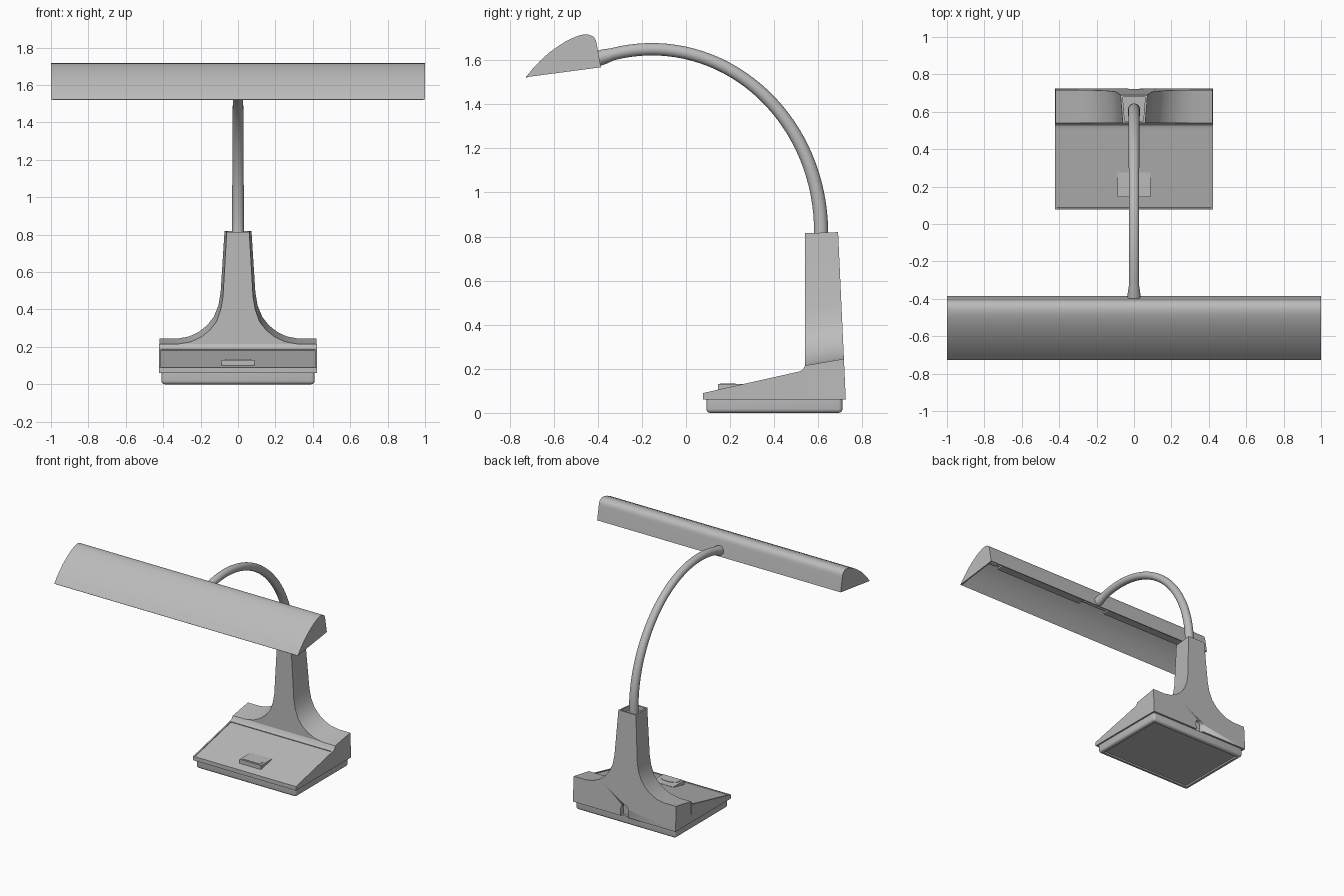
import bpy, bmesh, math
from mathutils import Vector

if "Cube" in bpy.data.objects:
    bpy.data.objects.remove(bpy.data.objects["Cube"])

grey = bpy.data.materials.new("light_grey")
grey.diffuse_color = (0.5, 0.5, 0.5, 1)
grey.use_nodes = True
grey.node_tree.nodes["Principled BSDF"].inputs["Base Color"].default_value = grey.diffuse_color


def finish(name, bm, angle=35):
    bmesh.ops.recalc_face_normals(bm, faces=bm.faces)
    me = bpy.data.meshes.new(name)
    bm.to_mesh(me)
    bm.free()
    ob = bpy.data.objects.new(name, me)
    bpy.context.collection.objects.link(ob)
    me.materials.append(grey)
    bpy.ops.object.select_all(action='DESELECT')
    ob.select_set(True)
    bpy.context.view_layer.objects.active = ob
    bpy.ops.object.shade_smooth_by_angle(angle=math.radians(angle))
    return ob


def loft(loops):
    """Skin between closed loops of equal length, capped at both ends."""
    bm = bmesh.new()
    rings = [[bm.verts.new(p) for p in loop] for loop in loops]
    for a, b in zip(rings, rings[1:]):
        for i in range(len(a)):
            j = (i + 1) % len(a)
            bm.faces.new((a[i], a[j], b[j], b[i]))
    bm.faces.new(rings[0])
    bm.faces.new(rings[-1])
    bmesh.ops.recalc_face_normals(bm, faces=bm.faces)
    bm.normal_update()
    return bm


def prism(profile, x0, x1):
    """Extrude a (y, z) profile along x."""
    return loft([[(x, y, z) for y, z in profile] for x in (x0, x1)])


def box(x0, x1, y0, y1, z0, z1):
    return prism([(y0, z0), (y1, z0), (y1, z1), (y0, z1)], x0, x1)


def recess(bm, direction, width, depth):
    """Inset the face that points most along direction and sink it."""
    bm.normal_update()
    d = Vector(direction).normalized()
    face = max(bm.faces, key=lambda f: (round(f.normal.dot(d), 2), f.calc_area()))
    n = face.normal.copy()
    bmesh.ops.inset_region(bm, faces=[face], thickness=width, use_even_offset=True)
    inner = face.verts[:]
    rim = [bm.verts.new(v.co - n * depth) for v in inner]
    bm.faces.remove(face)
    for i in range(len(inner)):
        j = (i + 1) % len(inner)
        bm.faces.new((inner[i], inner[j], rim[j], rim[i]))
    bm.faces.new(rim)


def half_round(half_width, base, straight, rise):
    """Points of a flat-bottomed arch."""
    return [(-half_width, base), (half_width, base)] + [
        (half_width * math.cos(math.pi * i / 12), straight + rise * math.sin(math.pi * i / 12))
        for i in range(13)]


# Foot: rounded slab, hollowed below
bm = box(-0.41, 0.41, 0.092, 0.71, 0, 0.06)
side = [e for e in bm.edges if abs(e.verts[0].co.z - e.verts[1].co.z) > 0.01]
low = [e for e in bm.edges if all(v.co.z < 0.01 for v in e.verts)]
bmesh.ops.bevel(bm, geom=side + low, offset=0.018, segments=4, profile=0.5, affect='EDGES')
recess(bm, (0, 0, -1), 0.012, 0.012)
finish("foot", bm)

# Sloping front half of the base with a slightly sunken panel
bm = prism([(0.077, 0.06), (0.077, 0.09), (0.515, 0.188), (0.527, 0.193),
            (0.534, 0.203), (0.54, 0.215), (0.54, 0.06)], -0.422, 0.422)
recess(bm, (0, -0.22, 1), 0.01, 0.005)
finish("base_front", bm, 25)

# Rear of the base flaring up into the column
front = [(.422, .06), (.42, .215), (.32, .215), (.25, .228), (.195, .254), (.15, .29),
         (.115, .335), (.092, .40), (.08, .47), (.06, .815)]
back = [(.422, .06), (.42, .245), (.32, .245), (.26, .256), (.21, .28), (.165, .315),
        (.13, .36), (.105, .42), (.093, .49), (.072, .82)]


def mirrored(half, y_of):
    return [(x, y_of(z), z) for x, z in half] + [(-x, y_of(z), z) for x, z in reversed(half)]


bm = loft([mirrored(front, lambda z: 0.54),
           mirrored(back, lambda z: 0.725 - (z - 0.06) * 0.046)])
top = max(bm.faces, key=lambda f: f.calc_center_median().z)
recess(bm, top.normal, 0.011, 0.03)
bmesh.ops.triangulate(bm, faces=bm.faces)
column = finish("column", bm)

# Arched cable opening cut in the back
arch = half_round(0.03, 0.03, 0.115, 0.03)[:-1]
cutter = finish("cable_cutter", loft([[(x, y, z) for x, z in arch[1:]] + [(-0.03, y, 0.115)]
                                      + [(-0.03, y, 0.03)] for y in (0.69, 0.76)]))
cutter.hide_render = True
mod = column.modifiers.new("cable_opening", 'BOOLEAN')
mod.object = cutter
mod.solver = 'EXACT'
bpy.context.view_layer.objects.active = column
bpy.ops.object.modifier_apply(modifier=mod.name)
bpy.data.objects.remove(cutter)

# Switch housing with flat top, and its half-round rocker
finish("switch_housing", prism([(0.145, 0.09), (0.145, 0.131), (0.275, 0.131), (0.275, 0.12)], -0.088, 0.088))
rocker = half_round(0.07, 0.155, 0.19, 0.035)[:-1]
rocker.append((-0.07, 0.19))
finish("switch_rocker", loft([[(x, y, z) for x, y in rocker] for z in (0.128, 0.134)]))

# Curved neck: round tube along an elliptical arc
SIDES, STEPS = 20, 36


def neck_ring(y, z, ty, tz, r):
    n = Vector((0, -tz, ty)).normalized()
    c = Vector((0, y, z))
    return [c + r * (math.cos(a) * Vector((1, 0, 0)) + math.sin(a) * n)
            for a in (2 * math.pi * i / SIDES for i in range(SIDES))]


rings = [neck_ring(0.61, 0.786, 0, 1, 0.033)]
for k in range(STEPS + 1):
    t = math.radians(109.5) * k / STEPS
    r = 0.034 if k >= STEPS - 1 else 0.032 - 0.004 * min(1, 2 * k / STEPS)   # collar at the shade
    rings.append(neck_ring(-0.155 + 0.768 * math.cos(t), 0.82 + 0.83 * math.sin(t),
                           -0.768 * math.sin(t), 0.83 * math.cos(t), r))
finish("neck", loft(rings))

# Lamp shade: thin curved shell, open underneath
outer = [(-.727, 1.523), (-.697, 1.56), (-.664, 1.595), (-.624, 1.632), (-.58, 1.664), (-.54, 1.689),
         (-.505, 1.705), (-.48, 1.714), (-.455, 1.718), (-.435, 1.715), (-.418, 1.705),
         (-.409, 1.69), (-.405, 1.673), (-.386, 1.568)]
inner = []
for i, (y, z) in enumerate(outer):
    a, b = outer[max(i - 1, 0)], outer[min(i + 1, len(outer) - 1)]
    d = Vector((b[0] - a[0], b[1] - a[1])).normalized() * 0.006
    inner.append((y + d.y, z - d.x))
finish("shade", prism(outer + inner[::-1], -0.992, 0.992))
for name, s in (("left", -1), ("right", 1)):
    finish("shade_end_" + name, prism(outer, s, s * 0.99))


# Lamp tube, its end sockets and the two strips under it
def rod(name, x0, x1, r):
    ring = [(-0.45 + r * math.cos(a), 1.618 + r * math.sin(a))
            for a in (2 * math.pi * i / 20 for i in range(20))]
    finish(name, prism(ring, x0, x1))


rod("lamp_tube", -0.9, 0.9, 0.02)
for name, s in (("left", -1), ("right", 1)):
    rod("lamp_socket_" + name, s * 0.9, s * 0.99, 0.028)
    finish("lamp_strip_" + name, box(s * 0.115, s * 0.87, -0.475, -0.4, 1.585, 1.597))
